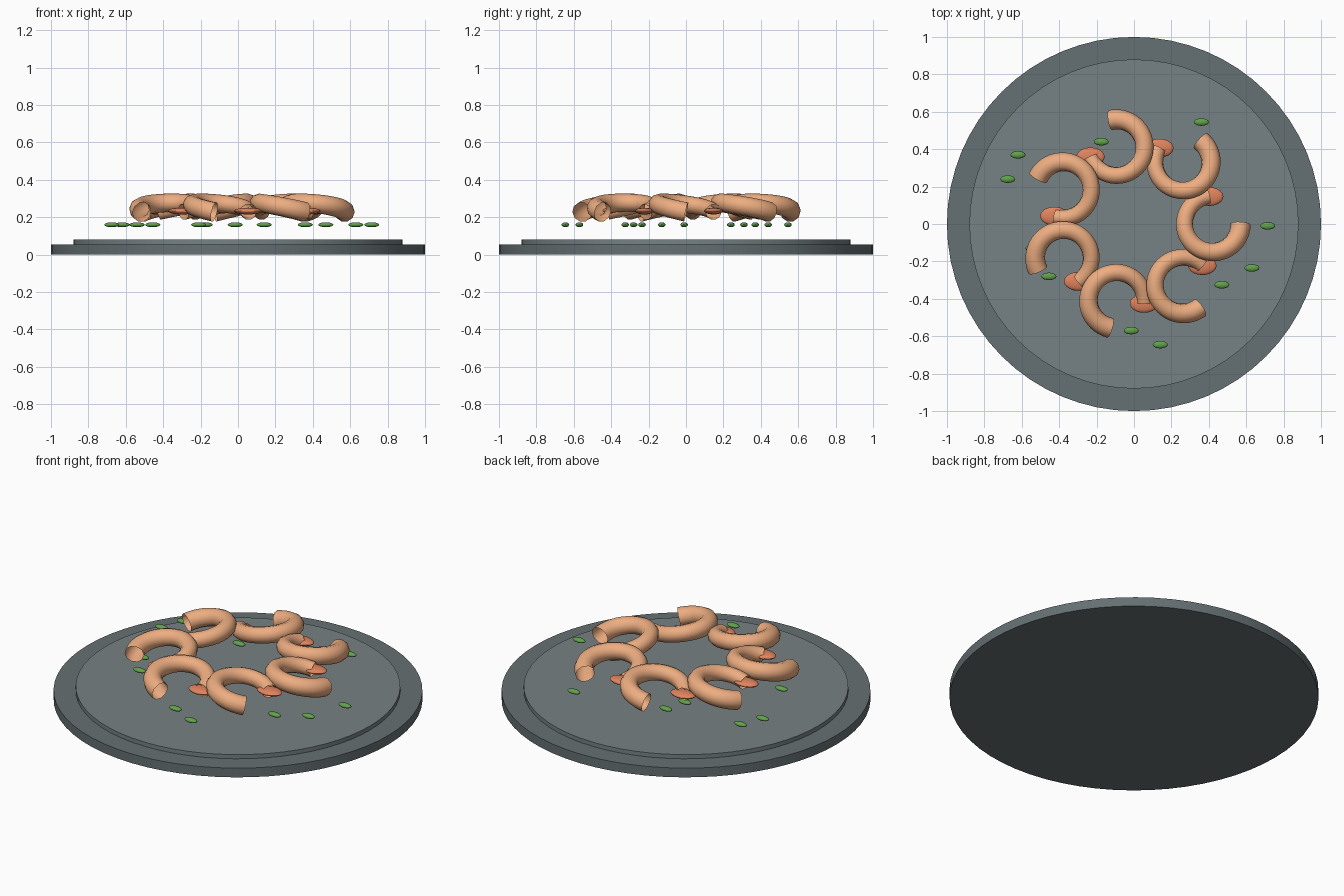
import bpy
from math import sin, cos, pi, radians

if "Cube" in bpy.data.objects:
    bpy.data.objects.remove(bpy.data.objects["Cube"])


def material(name, rgb):
    m = bpy.data.materials.new(name)
    m.diffuse_color = (*rgb, 1)
    m.use_nodes = True
    m.node_tree.nodes["Principled BSDF"].inputs["Base Color"].default_value = m.diffuse_color
    return m


PLATE = material("slate", (0.13, 0.16, 0.17))
INNER = material("slate_light", (0.18, 0.22, 0.23))
FLESH = material("shrimp_flesh", (0.85, 0.42, 0.22))
TAIL = material("shrimp_tail", (0.75, 0.23, 0.11))
GREEN = material("herb_green", (0.12, 0.36, 0.07))


def finish(ob, name, mat):
    ob.name = name
    ob.data.materials.append(mat)
    bpy.ops.object.shade_smooth_by_angle(angle=radians(40))


def disc(name, r, z0, z1, mat):
    bpy.ops.mesh.primitive_cylinder_add(vertices=64, radius=r, depth=z1 - z0,
                                        location=(0, 0, (z0 + z1) / 2))
    finish(bpy.context.object, name, mat)


def ellipsoid(name, loc, size, mat):
    bpy.ops.mesh.primitive_uv_sphere_add(segments=20, ring_count=12, radius=1, location=loc)
    ob = bpy.context.object
    ob.scale = size
    bpy.ops.object.transform_apply(location=False, rotation=False, scale=True)
    finish(ob, name, mat)


def shrimp_body(name, cx, cy, start, sweep):
    # open C-shaped tube, arched in the middle, thinner towards the tail
    n = 36
    cu = bpy.data.curves.new(name, 'CURVE')
    cu.dimensions = '3D'
    cu.bevel_depth = 0.054
    cu.bevel_resolution = 3
    sp = cu.splines.new('POLY')
    sp.points.add(n - 1)
    for i, p in enumerate(sp.points):
        t = i / (n - 1)
        a = start - sweep * t
        p.co = (cx + 0.15 * cos(a), cy + 0.15 * sin(a), 0.228 + 0.05 * sin(pi * t), 1)
        p.radius = 1 - 0.2 * t
    ob = bpy.data.objects.new(name, cu)
    bpy.context.collection.objects.link(ob)
    bpy.ops.object.select_all(action='DESELECT')
    ob.select_set(True)
    bpy.context.view_layer.objects.active = ob
    bpy.ops.object.convert(target='MESH')
    finish(bpy.context.object, name, FLESH)


# plate
disc("plate_base", 1.0, 0, 0.055, PLATE)
disc("plate_centre", 0.88, 0.05, 0.08, INNER)

# ring of seven shrimps with flat tails
for k in range(7):
    a = k * 2 * pi / 7
    cx, cy = 0.42 * cos(a), 0.42 * sin(a)
    shrimp_body(f"shrimp_body_{k + 1}", cx, cy, a, radians(261))
    t = a + radians(97)
    ellipsoid(f"shrimp_tail_{k + 1}", (cx + 0.148 * cos(t), cy + 0.148 * sin(t), 0.233),
              (0.076, 0.05, 0.018), TAIL)

# scattered herb leaves
herbs = [(0.36, 0.545), (-0.175, 0.44), (-0.62, 0.37), (-0.675, 0.24),
         (0.715, -0.01), (0.63, -0.235), (0.47, -0.325), (-0.455, -0.28),
         (-0.015, -0.57), (0.14, -0.645), (-0.54, -0.13), (-0.21, 0.31)]
for i, (x, y) in enumerate(herbs):
    ellipsoid(f"herb_leaf_{i + 1}", (x, y, 0.16), (0.04, 0.02, 0.013), GREEN)
